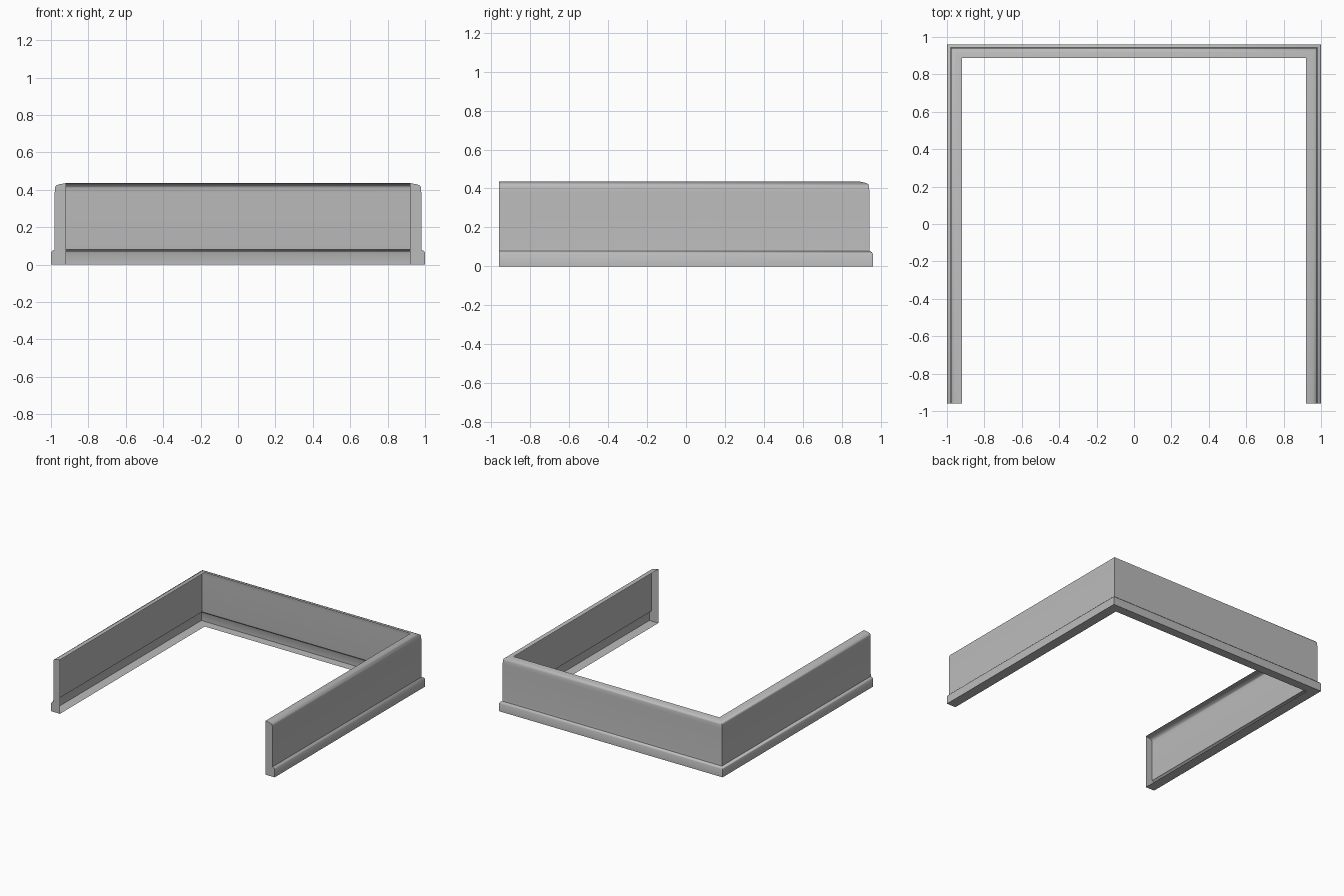
import bpy
import bmesh
import math

cube = bpy.data.objects.get("Cube")
if cube:
    bpy.data.objects.remove(cube, do_unlink=True)

# Single grey finish
grey = bpy.data.materials.new("plain_grey")
grey.use_nodes = True
colour = (0.5, 0.5, 0.5, 1)
grey.diffuse_color = colour
grey.node_tree.nodes["Principled BSDF"].inputs["Base Color"].default_value = colour

HALF_W, HALF_D = 1.0, 0.96

# Cross-section: inset from the outer edge, height (open on the inner side)
profile = [(0.08, 0), (0, 0), (0, 0.065), (0.005, 0.072), (0.018, 0.08),
           (0.02, 0.10), (0.02, 0.38), (0.021, 0.41), (0.026, 0.423),
           (0.045, 0.43), (0.08, 0.436)]


def corners(inset, z):
    """Points of the U-shaped run at one profile point, mitred at the back."""
    x, back = HALF_W - inset, HALF_D - inset * 0.9
    return [(-x, -HALF_D, z), (-x, back, z), (x, back, z), (x, -HALF_D, z)]


# Skirting shell swept along the three sides
bm = bmesh.new()
rows = [[bm.verts.new(p) for p in corners(d, z)] for d, z in profile]
for low, high in zip(rows, rows[1:]):
    for i in range(3):
        bm.faces.new((low[i], high[i], high[i + 1], low[i + 1]))

# Flat end caps at the front
for end in (0, 3):
    bm.faces.new([row[end] for row in rows])

bm.normal_update()
bmesh.ops.recalc_face_normals(bm, faces=bm.faces[:])
bm.normal_update()
base = min(bm.faces, key=lambda f: f.calc_center_median().z)
if base.normal.z > 0:
    bmesh.ops.reverse_faces(bm, faces=bm.faces[:])

mesh = bpy.data.meshes.new("skirting_surround")
bm.to_mesh(mesh)
bm.free()
mesh.materials.append(grey)
surround = bpy.data.objects.new("skirting_surround", mesh)
bpy.context.collection.objects.link(surround)

# Soft moulding with crisp corners
bpy.ops.object.select_all(action="DESELECT")
surround.select_set(True)
bpy.context.view_layer.objects.active = surround
bpy.ops.object.shade_smooth_by_angle(angle=math.radians(50))
